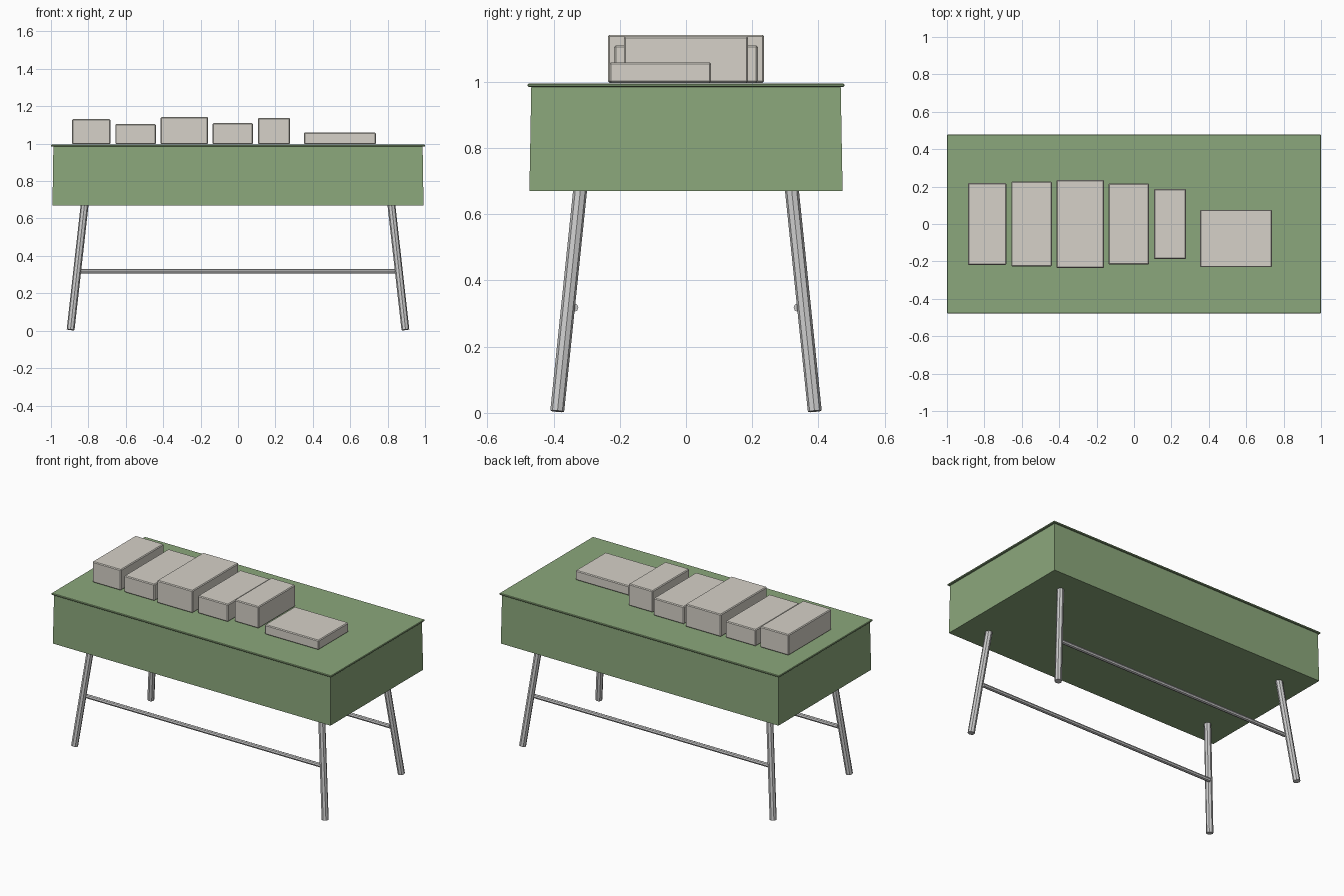
import bpy, bmesh
from mathutils import Vector

if "Cube" in bpy.data.objects:
    bpy.data.objects.remove(bpy.data.objects["Cube"])


def material(name, rgb):
    m = bpy.data.materials.new(name)
    m.diffuse_color = (*rgb, 1)
    m.use_nodes = True
    m.node_tree.nodes["Principled BSDF"].inputs["Base Color"].default_value = m.diffuse_color
    return m


GREEN = material("green_cloth", (0.26, 0.39, 0.20))
CREAM = material("cream_board", (0.67, 0.64, 0.58))


def add_object(name, bm, mat=None):
    mesh = bpy.data.meshes.new(name)
    bm.to_mesh(mesh)
    bm.free()
    ob = bpy.data.objects.new(name, mesh)
    bpy.context.collection.objects.link(ob)
    if mat:
        mesh.materials.append(mat)
    return ob


def box(name, lo, hi, mat, bevel=0.0, top_scale=(1, 1)):
    lo, hi = Vector(lo), Vector(hi)
    mid, size = (lo + hi) / 2, hi - lo
    bm = bmesh.new()
    bmesh.ops.create_cube(bm, size=1)
    for v in bm.verts:
        if v.co.z > 0:
            v.co.x *= top_scale[0]
            v.co.y *= top_scale[1]
        v.co = mid + v.co * size
    ob = add_object(name, bm, mat)
    if bevel:
        mod = ob.modifiers.new("soft_edge", 'BEVEL')
        mod.width = bevel
        mod.segments = 1
    return ob


def rod(name, a, b, radius, sides):
    a, b = Vector(a), Vector(b)
    bm = bmesh.new()
    bmesh.ops.create_cone(bm, cap_ends=True, segments=sides, radius1=radius,
                          radius2=radius, depth=(b - a).length)
    ob = add_object(name, bm)
    ob.location = (a + b) / 2
    ob.rotation_mode = 'QUATERNION'
    ob.rotation_quaternion = (b - a).to_track_quat('Z', 'Y')
    return ob


# Cloth-covered table: thin top over a slightly flared skirt
box("cloth_top", (-1, -0.478, 0.984), (1, 0.478, 0.995), GREEN, 0.003)
box("cloth_skirt", (-0.992, -0.473, 0.67), (0.992, 0.473, 0.986), GREEN,
    top_scale=(0.995, 0.988))

# Splayed legs and the long rails on their inner sides
for sy, depth in ((-1, "front"), (1, "back")):
    for sx, side in ((-1, "left"), (1, "right")):
        rod(f"{depth}_{side}_leg", (sx * 0.895, sy * 0.389, 0.005),
            (sx * 0.817, sy * 0.317, 0.70), 0.021, 8)
    rod(f"{depth}_rail", (-0.85, sy * 0.338, 0.318),
        (0.85, sy * 0.338, 0.318), 0.013, 8)

# Boxes on the table: x min, x max, y min, y max, top height
boxes = [
    (-0.887, -0.683, -0.220, 0.220, 1.131),
    (-0.656, -0.439, -0.226, 0.226, 1.104),
    (-0.414, -0.160, -0.236, 0.236, 1.142),
    (-0.136, 0.080, -0.217, 0.217, 1.110),
    (0.106, 0.279, -0.188, 0.188, 1.137),
    (0.352, 0.737, -0.231, 0.076, 1.059),
]
for i, (x0, x1, y0, y1, top) in enumerate(boxes, 1):
    box(f"display_box_{i}", (x0, y0, 0.997), (x1, y1, top), CREAM, 0.005)
